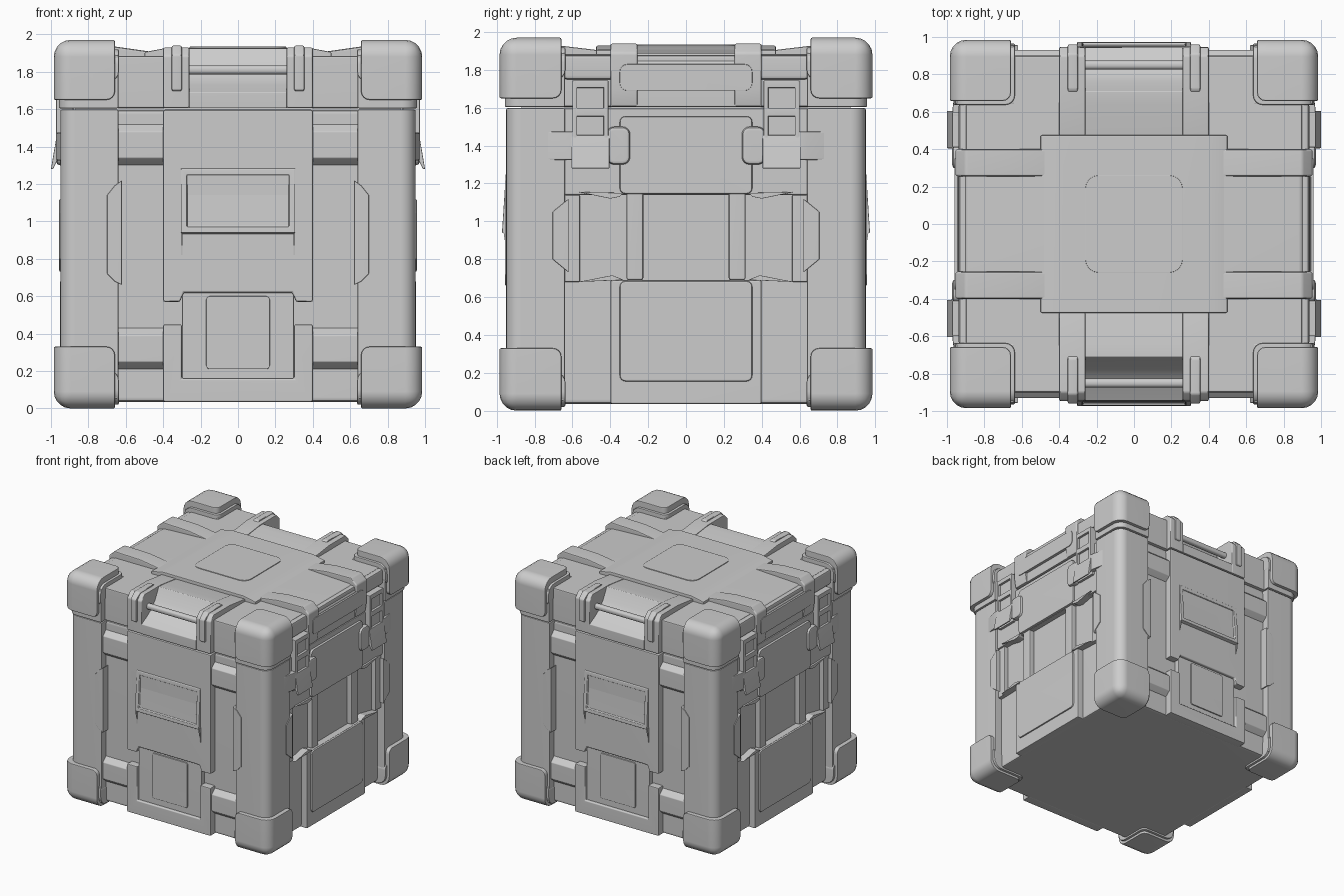
import bpy, bmesh, math
from mathutils import Matrix

if "Cube" in bpy.data.objects:
    bpy.data.objects.remove(bpy.data.objects["Cube"])

grey = bpy.data.materials.new("grey_polymer")
grey.diffuse_color = (0.604, 0.604, 0.604, 1)
grey.use_nodes = True
grey.node_tree.nodes["Principled BSDF"].inputs["Base Color"].default_value = grey.diffuse_color
FB, LR, ALL = (0, 2), (1, 3), (0, 1, 2, 3)   # quarter turns: front/back, right/left, all


def finish(name, bm, turns=(0,), mirror=False, bevel=0.008, segs=2):
    """Bevel the sharp edges, repeat by quarter turns and mirroring, make one object."""
    bmesh.ops.recalc_face_normals(bm, faces=bm.faces[:])
    if bevel:
        sharp = [e for e in bm.edges if len(e.link_faces) == 2 and e.calc_face_angle(0) > 0.45]
        bmesh.ops.bevel(bm, geom=sharp, offset=bevel, segments=segs, profile=0.5,
                        affect='EDGES', clamp_overlap=True)
    base = bpy.data.meshes.new("tmp")
    bm.to_mesh(base)
    bm.free()
    out = bmesh.new()
    for t in turns:
        for s in ((1, -1) if mirror else (1,)):
            c = base.copy()
            c.transform(Matrix.Rotation(t * math.pi / 2, 4, 'Z') @ Matrix.Diagonal((s, 1, 1, 1)))
            out.from_mesh(c)
            bpy.data.meshes.remove(c)
    bpy.data.meshes.remove(base)
    bmesh.ops.recalc_face_normals(out, faces=out.faces[:])
    me = bpy.data.meshes.new(name)
    out.to_mesh(me)
    out.free()
    me.shade_smooth()
    me.set_sharp_from_angle(angle=math.radians(38))
    me.materials.append(grey)
    ob = bpy.data.objects.new(name, me)
    bpy.context.collection.objects.link(ob)
    m = ob.modifiers.new("normals", 'WEIGHTED_NORMAL')
    m.keep_sharp = True
    return ob


def part(name, plane, pts, a, b, turns=FB, mirror=False, bevel=0.008, segs=2, inset=None):
    """Extrude a profile. u = sideways, o = outward from the centre, z = up."""
    place = {'uz': lambda p, w: (p[0], -w, p[1]),
             'oz': lambda p, w: (w, -p[0], p[1]),
             'uo': lambda p, w: (p[0], -p[1], w)}[plane]
    bm = bmesh.new()
    lo = [bm.verts.new(place(p, a)) for p in pts]
    hi = [bm.verts.new(place(p, b)) for p in pts]
    bm.faces.new(lo)
    bm.faces.new(hi)
    for i in range(len(pts)):
        j = (i + 1) % len(pts)
        bm.faces.new((lo[i], lo[j], hi[j], hi[i]))
    if inset:
        bmesh.ops.recalc_face_normals(bm, faces=bm.faces[:])
        f = min(bm.faces, key=lambda f: f.normal.y)
        bmesh.ops.inset_region(bm, faces=[f], thickness=inset[0])
        bmesh.ops.inset_region(bm, faces=[f], thickness=0.006, depth=-inset[1])
    return finish(name, bm, turns, mirror, bevel, segs)


def rect(x0, x1, y0, y1):
    return [(x0, y0), (x1, y0), (x1, y1), (x0, y1)]


def rrect(x0, x1, y0, y1, r):
    """Rounded rectangle profile."""
    pts = []
    for cx, cy, q in ((x1 - r, y1 - r, 0), (x0 + r, y1 - r, 1), (x0 + r, y0 + r, 2), (x1 - r, y0 + r, 3)):
        pts += [(cx + r * math.cos((q + k / 4) * math.pi / 2),
                 cy + r * math.sin((q + k / 4) * math.pi / 2)) for k in range(5)]
    return pts


def column(name, inner, outer, r, z0, z1):
    """Corner post with one rounded outer edge."""
    arc = [(outer - r + r * math.cos(k * math.pi / 12), outer - r + r * math.sin(k * math.pi / 12))
           for k in range(7)]
    part(name, 'uo', [(inner, inner), (outer, inner)] + arc + [(inner, outer)], z0, z1, ALL)


def cap(name, inner, outer, zi, zo, r_out, r_in):
    """Corner guard: block rounded on its outer edges and at its inner corners."""
    bm = bmesh.new()
    bmesh.ops.create_cube(bm, size=1)
    for v in bm.verts:
        v.co = [outer if v.co.x > 0 else inner, -(outer if v.co.y > 0 else inner),
                zo if v.co.z > 0 else zi]
    for ref, r, n in (((outer, -outer, zo), r_out, 5), ((inner, -inner, zi), r_in, 4)):
        bmesh.ops.recalc_face_normals(bm, faces=bm.faces[:])
        bm.normal_update()
        es = [e for e in bm.edges if sum(all(abs(v.co[i] - ref[i]) < 1e-4 for v in e.verts)
                                         for i in range(3)) == 2]
        bmesh.ops.bevel(bm, geom=es, offset=r, segments=n, profile=0.5, affect='EDGES')
    finish(name, bm, ALL, bevel=0.008)


# main tub, lid (notched at the handles) and corner posts
part("body_core", 'uo', rect(-.885, .885, -.885, .885), .035, 1.597, (0,), bevel=.025)
part("lid_core", 'uo', [(-.9, -.9), (-.27, -.9), (-.27, -.7), (.27, -.7), (.27, -.9), (.9, -.9),
                        (.9, .9), (.27, .9), (.27, .7), (-.27, .7), (-.27, .9), (-.9, .9)],
     1.605, 1.885, (0,), bevel=.012)
part("seam_core", 'uo', rect(-.87, .87, -.87, .87), 1.5, 1.65, (0,), bevel=0)
column("body_corner_post", .64, .95, .08, .05, 1.598)
column("lid_corner_post", .64, .957, .08, 1.604, 1.89)

# corner guards with the rim around each
cap("lower_corner_guard", .658, .985, .33, 0, .09, .045)
cap("upper_corner_guard", .658, .985, 1.65, 1.97, .09, .045)
cap("lower_guard_rim", .637, .962, .2, .02, .08, .05)
cap("upper_guard_rim", .637, .965, 1.75, 1.92, .08, .05)

# lid top: centre plateau, square plate, ridges toward the sides
part("lid_plateau", 'oz', [(-.5, 1.86), (-.5, 1.905), (-.38, 1.928), (.38, 1.928), (.5, 1.905), (.5, 1.86)],
     -.475, .475, (1,))
part("lid_square_plate", 'uo', rrect(-.26, .26, -.26, .26, .07), 1.9, 1.934, (0,), bevel=.003)
part("lid_side_ridge", 'oz', [(.45, 1.86), (.45, 1.905), (.66, 1.935), (.90, 1.94), (.955, 1.89),
                              (.955, 1.70), (.94, 1.605), (.88, 1.605)], .255, .40, LR, True, .012)
part("lid_side_slope", 'oz', [(.45, 1.86), (.45, 1.91), (.89, 1.89), (.945, 1.84), (.945, 1.69),
                              (.88, 1.69)], -.262, .262, LR, bevel=.01)
part("lid_side_lip", 'uz', rect(-.65, .65, 1.75, 1.88), .86, .937, LR, bevel=.02)
part("lid_side_pocket", 'uz', rrect(-.35, .35, 1.69, 1.83, .04), .86, .960, LR, bevel=.004)
part("lid_side_band", 'uz', rect(-.40, .40, 1.605, 1.745), .86, .935, LR)

# lid front and back: handle block, bar and guard rails
part("handle_cheek", 'oz', [(.47, 1.85), (.47, 1.905), (.68, 1.93), (.90, 1.93), (.945, 1.885),
                            (.945, 1.605), (.66, 1.605), (.66, 1.85)], .26, .40, FB, True, .01)
part("handle_recess", 'oz', [(.47, 1.85), (.47, 1.90), (.64, 1.922), (.71, 1.925), (.76, 1.83),
                             (.81, 1.77), (.87, 1.73), (.945, 1.69), (.945, 1.605), (.66, 1.605),
                             (.66, 1.85)], -.262, .262, FB, bevel=.005)
part("handle_bar", 'oz', rrect(.826, .874, 1.786, 1.834, .02), -.27, .27, FB, bevel=0)
part("handle_rail", 'oz', [(.70, 1.88), (.70, 1.925), (.72, 1.94), (.91, 1.94), (.96, 1.89), (.96, 1.70),
                           (.92, 1.69), (.92, 1.88)], .30, .355, FB, True, .01)

# front and back centre panel, label frame, lower U frame
part("front_panel", 'uz', [(-.40, .57), (-.31, .57), (-.29, .62), (.29, .62), (.31, .57), (.40, .57),
                           (.40, 1.597), (-.40, 1.597)], .86, .945, FB, bevel=.01)
part("label_frame", 'oz', [(.92, 1.30), (.95, 1.28), (.972, .94), (.92, .925)], -.305, .305, FB,
     bevel=.004, inset=(.043, .014))
part("label_gusset", 'oz', [(.93, .95), (.965, .95), (.945, .82), (.93, .82)], .296, .306, FB, True, 0)
part("lower_frame", 'uz', [(-.40, .035), (.40, .035), (.40, .45), (.30, .45), (.30, .16), (-.30, .16),
                           (-.30, .45), (-.40, .45)], .86, .947, FB, bevel=.01)
part("lower_inner_panel", 'uz', rect(-.30, .30, .15, .62), .86, .925, FB)
part("lower_hatch", 'uz', rrect(-.17, .17, .21, .60, .02), .9, .935, FB, bevel=.004)

# belts across the recesses beside the front and back panels
for label, z in (("upper", 1.30), ("lower", .21)):
    part(label + "_belt", 'oz', [(.86, z), (.885, z), (.93, z + .04), (.93, z + .18), (.885, z + .22),
                                 (.86, z + .22)], .38, .66, FB, True, .005)

# raised tabs on the corner posts
part("front_post_tab", 'uz', [(.62, .66), (.66, .68), (.70, .72), (.70, 1.14), (.66, 1.19), (.62, 1.22)],
     .88, .957, FB, True, .005)
part("side_post_tab", 'uz', [(.62, .73), (.705, .80), (.705, 1.05), (.62, 1.12)],
     .88, .957, LR, True, .005)

# side walls: upper shoulder, panels, ledges and ribs
part("side_shoulder", 'uz', rect(-.65, .65, 1.14, 1.597), .86, .93, LR, bevel=.01)
part("side_upper_panel", 'uz', rrect(-.35, .35, 1.145, 1.555, .03), .88, .95, LR, bevel=.01)
part("side_mid_pillar", 'uz', rect(.56, .65, .68, 1.14), .86, .92, LR, True)
part("side_rib", 'uz', rect(.225, .315, .69, 1.15), .87, .93, LR, True, .012)
part("side_lower_block", 'uz', rect(-.40, .40, .035, .69), .86, .94, LR, bevel=.012)
part("side_lower_panel", 'uz', rrect(-.35, .35, .155, .685, .03), .9, .952, LR, bevel=.01)
part("side_lower_ledge", 'uz', [(.33, .69), (.57, .68), (.39, .715), (.35, .70)], .87, .945, LR, True, .002)
part("side_upper_ledge", 'uz', [(.33, 1.15), (.57, 1.155), (.40, 1.12), (.35, 1.13)], .87, .945, LR, True, .002)

# latches: plate, ladder frame, pull tab and lugs
part("latch_plate", 'uz', rect(.41, .60, 1.30, 1.74), .88, .952, LR, True)
part("latch_rail", 'uz', rect(.41, .435, 1.40, 1.745), .9, .972, LR, True, .006)
part("latch_outer_rail", 'uz', rect(.575, .60, 1.40, 1.745), .9, .972, LR, True, .006)
for label, z0, z1 in (("top", 1.705, 1.745), ("middle", 1.555, 1.60)):
    part("latch_%s_bar" % label, 'uz', rect(.42, .59, z0, z1), .9, .972, LR, True, .006)
part("latch_pull_tab", 'oz', [(.92, 1.455), (.97, 1.455), (.983, 1.38), (1.0, 1.28), (.988, 1.28),
                              (.965, 1.33), (.92, 1.33)], .405, .605, LR, True, .004)
part("latch_inner_lug", 'uz', rrect(.295, .42, 1.30, 1.50, .04), .9, .972, LR, True, .02)
part("latch_outer_lug", 'uo', [(.59, .9), (.59, .972), (.64, .968), (.74, .948), (.74, .9)],
     1.325, 1.475, LR, True, .008)
